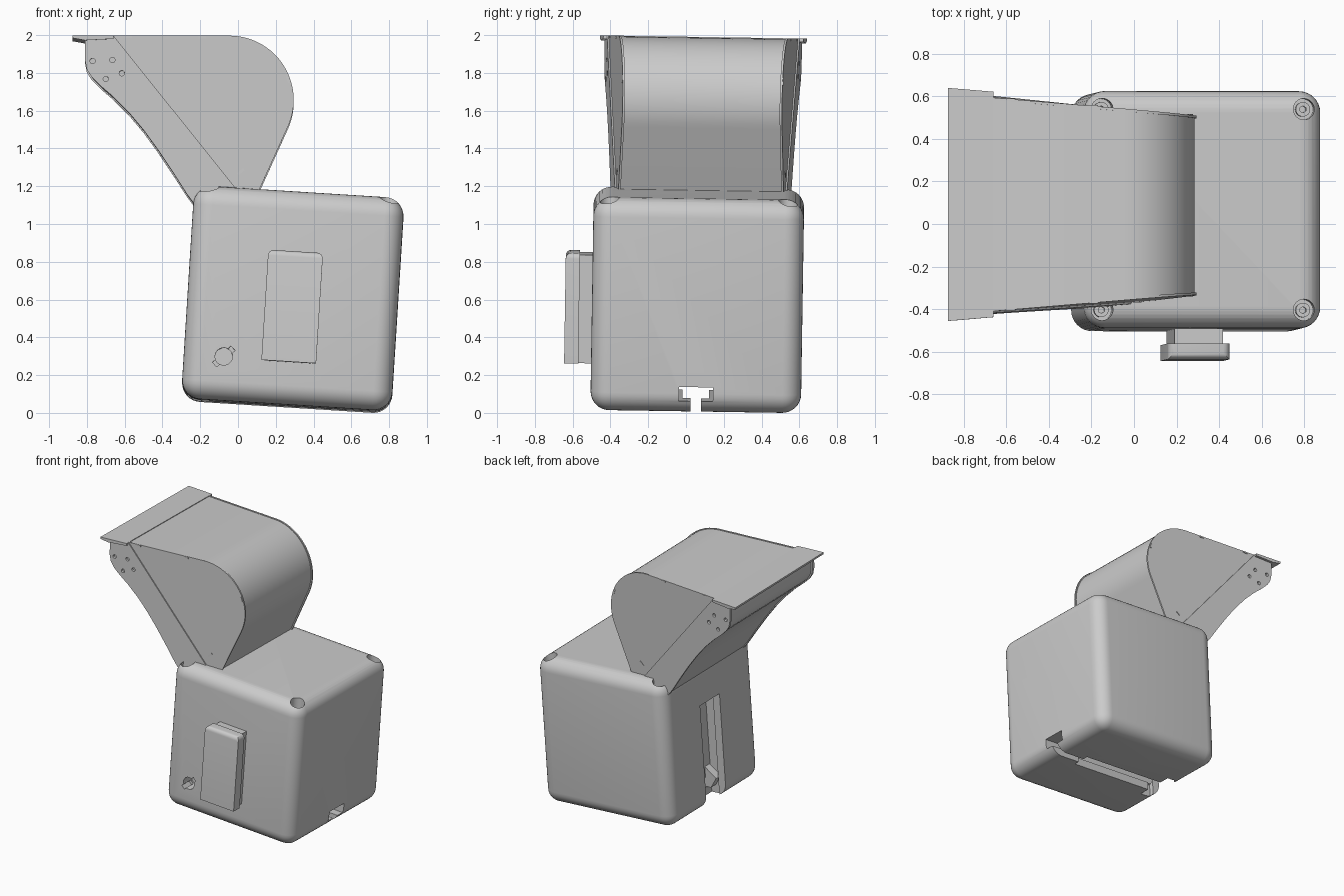
import bpy, bmesh
from math import radians, cos, sin, pi
from mathutils import Matrix, Vector

if "Cube" in bpy.data.objects:
    bpy.data.objects.remove(bpy.data.objects["Cube"])


def make(name, bm):
    bmesh.ops.recalc_face_normals(bm, faces=bm.faces)
    me = bpy.data.meshes.new(name)
    bm.to_mesh(me)
    bm.free()
    ob = bpy.data.objects.new(name, me)
    bpy.context.collection.objects.link(ob)
    return ob


def box(name, xr, yr, zr, bevel=0, seg=8):
    bm = bmesh.new()
    bmesh.ops.create_cube(bm, size=1)
    for v in bm.verts:
        v.co = [(r[0] + r[1]) / 2 + c * (r[1] - r[0]) for c, r in zip(v.co, (xr, yr, zr))]
    if bevel:
        bmesh.ops.bevel(bm, geom=bm.edges[:], offset=bevel, segments=seg, profile=0.5, affect='EDGES')
    return make(name, bm)


def cyl(name, center, r, depth, axis='Z', n=32):
    bm = bmesh.new()
    rot = Matrix.Rotation(pi / 2, 4, 'X') if axis == 'Y' else Matrix()
    bmesh.ops.create_cone(bm, cap_ends=True, segments=n, radius1=r, radius2=r, depth=depth,
                          matrix=Matrix.Translation(center) @ rot)
    return make(name, bm)


def prism(name, pts, lo, hi):
    """Profile in x-z, side limits in y given as functions of x."""
    bm = bmesh.new()
    a = [bm.verts.new((x, lo(x), z)) for x, z in pts]
    b = [bm.verts.new((x, hi(x), z)) for x, z in pts]
    bm.faces.new(a)
    bm.faces.new(b)
    for i in range(len(pts)):
        j = (i + 1) % len(pts)
        bm.faces.new((a[i], a[j], b[j], b[i]))
    return make(name, bm)


def cut(ob, cutters):
    bpy.context.view_layer.objects.active = ob
    for c in cutters:
        m = ob.modifiers.new("cut", 'BOOLEAN')
        m.operation, m.object, m.solver = 'DIFFERENCE', c, 'EXACT'
        bpy.ops.object.modifier_apply(modifier=m.name)
        bpy.data.objects.remove(c)


def smooth(ob):
    bpy.ops.object.select_all(action='DESELECT')
    ob.select_set(True)
    bpy.context.view_layer.objects.active = ob
    bpy.ops.object.shade_smooth_by_angle(angle=radians(30))


# ---- Base block, built around its own centre ----
W, H = 0.5575, 0.565
body = box("body", (-W, W), (-W, W), (-H, H), 0.1)
cutters = [
    # T slot along the underside
    box("c", (-0.7, 0.7), (-0.028, 0.028), (-0.7, -0.46)),
    box("c", (-0.7, 0.7), (-0.09, 0.09), (-0.505, -0.43)),
    box("c", (-0.7, 0.3), (-0.07, 0.07), (-0.71, -0.48)),
    # T slot up the left side
    box("c", (-0.7, -W + 0.07), (-0.12, 0.12), (-0.72, 0.24)),
    box("c", (-W + 0.06, -W + 0.15), (-0.155, 0.155), (-0.73, 0.255)),
    # keyhole on the front
    cyl("c", (-0.345, -W, -0.332), 0.046, 0.2, 'Y'),
]
key = box("c", (-0.065, 0.065), (-0.09, 0.09), (-0.016, 0.016))
key.data.transform(Matrix.Translation((-0.345, -W, -0.332)) @ Matrix.Rotation(radians(-45), 4, 'Y'))
cutters.append(key)
base_parts = []
for sx in (-1, 1):
    for sy in (-1, 1):
        p = (sx * 0.475, sy * 0.472)
        cutters.append(cyl("c", (*p, H), 0.05, 0.24))
        screw = cyl("corner_screw", (*p, 0.46), 0.034, 0.05)
        cut(screw, [cyl("c", (*p, 0.485), 0.016, 0.05, n=6)])
        base_parts.append(screw)
cut(body, cutters)
base_parts.append(body)

# mounting rail on the front: neck and wider head with a rounded top
base_parts.append(box("rail_neck", (-0.115, 0.115), (-0.635, -W + 0.02), (-0.34, 0.235)))
bm = bmesh.new()
bmesh.ops.create_cube(bm, size=1)
for v in bm.verts:
    v.co = (v.co.x * 0.29, -0.6625 + v.co.y * 0.075, -0.0475 + v.co.z * 0.585)
edges = [e for e in bm.edges if all(v.co.z > 0 for v in e.verts)
         and (all(v.co.y < -0.67 for v in e.verts) or abs(e.verts[0].co.y - e.verts[1].co.y) > 0.05)]
bmesh.ops.bevel(bm, geom=edges, offset=0.03, segments=5, profile=0.5, affect='EDGES')
base_parts.append(make("rail_head", bm))

# latch at the foot of the left slot
base_parts.append(prism("slot_latch", [(-0.40, -0.50), (-0.45, -0.50), (-0.50, -0.42), (-0.40, -0.34)],
                        lambda x: -0.15, lambda x: -0.09))

place = (Matrix.Translation((0.29, 0.06, 0.60)) @ Matrix.Rotation(radians(-0.9), 4, 'X')
         @ Matrix.Rotation(radians(3.6), 4, 'Y'))
for ob in base_parts:
    ob.data.transform(place)
    smooth(ob)


# ---- Hopper, tapering in y along x ----
def half(x, d=0.0):
    return 0.51 - 0.084 * (x + 0.66) + d


T = 1.99
arc = [(-0.045 + 0.34 * cos(radians(a)), 1.65 + 0.34 * sin(radians(a))) for a in range(90, -26, -5)]
curve = [(-0.81, T - 0.01), (-0.81, 1.86), (-0.80, 1.81), (-0.775, 1.77), (-0.73, 1.725), (-0.66, 1.665),
         (-0.58, 1.585), (-0.50, 1.49), (-0.42, 1.38), (-0.34, 1.26), (-0.27, 1.15), (-0.21, 1.07)]
foot = (0.07, 1.08)
rear = [(-0.66, T)] + arc + [foot]
front = [(-0.66, T)] + curve + [foot]
full = [(-0.66, T)] + arc + [foot] + curve[::-1]
inner = [(-0.2 + (x + 0.2) * 0.98, 1.7 + (z - 1.7) * 0.985) for x, z in full]

top_parts = [prism("hopper_shell", inner, lambda x: -half(x, -0.018), lambda x: half(x, -0.018))]
holes = [(-0.77, 1.855), (-0.665, 1.86), (-0.615, 1.79), (-0.70, 1.76)]
for s in (-1, 1):
    top_parts.append(prism("rear_side_plate", rear, lambda x: s * half(x, -0.02), lambda x: s * half(x, -0.008)))
    plate = prism("front_side_plate", front, lambda x: s * half(x, -0.02), lambda x: s * half(x))
    cut(plate, [cyl("c", (x, s * half(x), z), 0.014, 0.12, 'Y', 16) for x, z in holes])
    top_parts.append(plate)
    # small joint tabs
    for x, z, a in ((-0.58, T - 0.008, 0), (-0.19, T - 0.008, 0), (0.265, 1.76, 70), (0.015, 1.27, -40)):
        tab = box("joint_tab", (-0.02, 0.02), (-0.008, 0.008), (-0.006, 0.006))
        tab.data.transform(Matrix.Translation((x, s * half(x, -0.012), z)) @ Matrix.Rotation(radians(a), 4, 'Y'))
        top_parts.append(tab)

# lip plate at the mouth
lip = [(-0.66, T), (-0.875, T), (-0.875, T - 0.014), (-0.81, T - 0.026), (-0.66, T - 0.018)]
top_parts.append(prism("hopper_lip", lip, lambda x: -half(x, 0.02), lambda x: half(x, 0.02)))

tilt = (Matrix.Translation((0, 0.092, T)) @ Matrix.Rotation(radians(-0.9), 4, 'X')
        @ Matrix.Translation((0, 0, -T)))
for ob in top_parts:
    ob.data.transform(tilt)
    smooth(ob)
